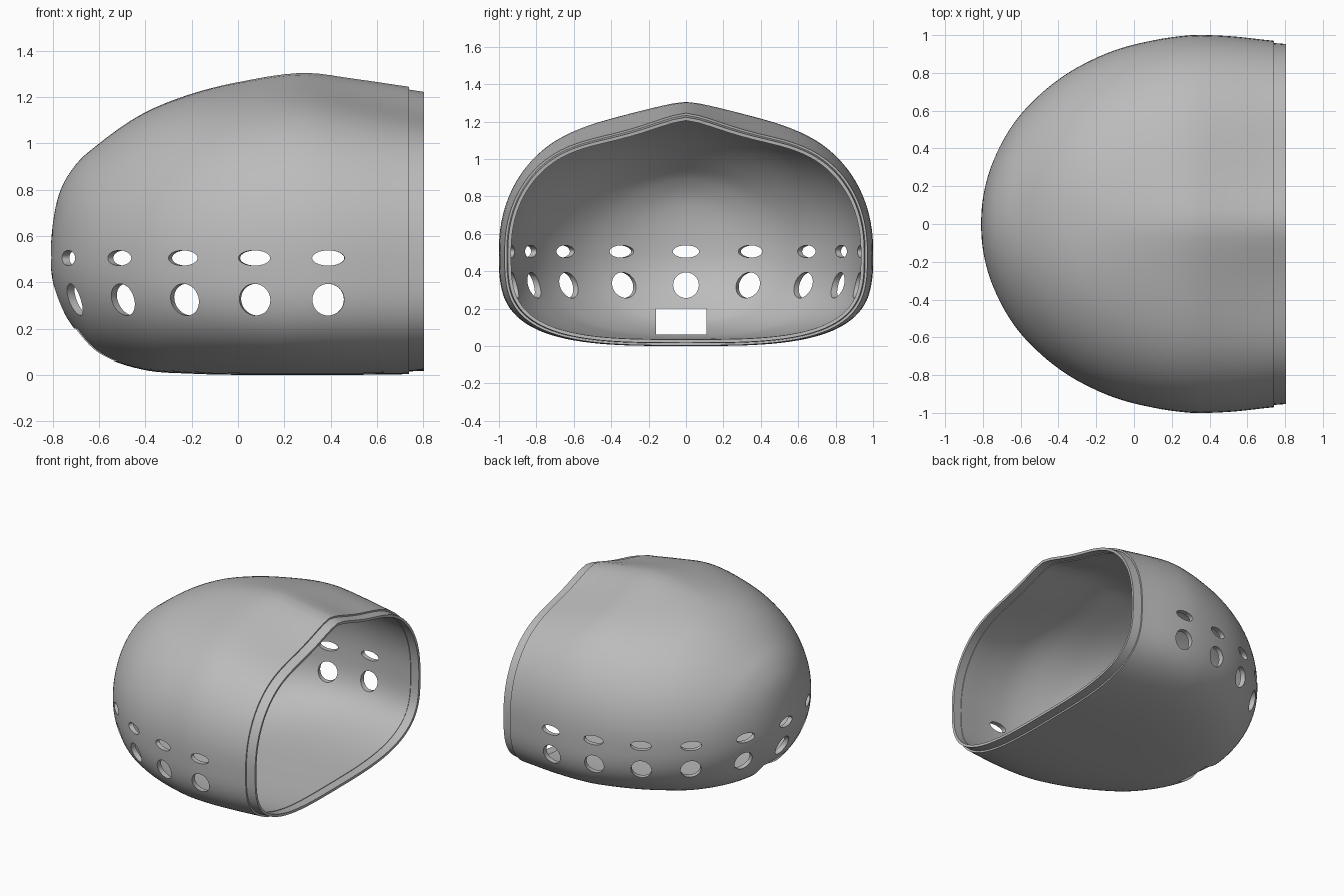
import bpy, bmesh, math
from mathutils import Matrix, Vector

cube = bpy.data.objects.get("Cube")
if cube:
    bpy.data.objects.remove(cube, do_unlink=True)

grey = bpy.data.materials.new("plain grey")
grey.use_nodes = True
colour = (0.5, 0.5, 0.5, 1)
grey.diffuse_color = colour
grey.node_tree.nodes["Principled BSDF"].inputs["Base Color"].default_value = colour

MID, TIP, END, LIP = 0.5, -0.81, 0.74, 0.805
# x, half width, top, bottom
STATIONS = [
    (TIP, 0, MID, MID), (-0.78, 0.23, 0.76, 0.33), (-0.7, 0.43, 0.91, 0.19),
    (-0.6, 0.58, 1.0, 0.09), (-0.4, 0.765, 1.135, 0.02), (-0.2, 0.88, 1.215, 0.005),
    (0, 0.95, 1.265, 0), (0.28, 0.998, 1.305, 0), (0.5, 0.995, 1.28, 0),
    (END, 0.97, 1.245, 0.003), (LIP, 0.965, 1.235, 0.005)]


def sample(x):
    """Smooth width, top and bottom at x, rounded off at the tip."""
    root = lambda v: math.sqrt(max(v - TIP, 0))
    pts = [(root(p[0]), Vector(p[1:])) for p in STATIONS]
    s = root(x)
    i = max(k for k in range(len(pts) - 1) if pts[k][0] <= s + 1e-6)

    def slope(k):
        a, b = pts[max(k - 1, 0)], pts[min(k + 1, len(pts) - 1)]
        return (b[1] - a[1]) / (b[0] - a[0])
    (s0, p0), (s1, p1) = pts[i], pts[i + 1]
    h = s1 - s0
    t = (s - s0) / h
    return (p0 * (1 + 2 * t) * (1 - t) ** 2 + slope(i) * h * t * (1 - t) ** 2
            + p1 * t * t * (3 - 2 * t) + slope(i + 1) * h * t * t * (t - 1))


def section(x, inset=0, count=112):
    """Ring with a gabled top and a flattened floor."""
    w, top, low = sample(x)
    w, top, low = w - inset, top - inset, low + inset
    grow = min((x - TIP) / 1.0, 1)
    gable = 0.09 * min(max((x + 0.3) / 1.0, 0), 1)
    ring = []
    for k in range(count):
        a = math.tau * k / count
        c, s = math.cos(a), math.sin(a)
        power = 2 / (2 + (0.2 if s > 0 else 1.3) * grow)
        u = math.copysign(abs(c) ** power, c)
        v = abs(s) ** power
        if s > 0:
            v *= 1 - gable * math.sin(math.pi * min(abs(u), 1) ** 0.75) ** 2
            z = MID + v * (top - MID)
        else:
            z = MID - v * (MID - low)
        ring.append((x, u * w, z))
    return ring


def add_object(name, bm):
    bmesh.ops.recalc_face_normals(bm, faces=bm.faces)
    mesh = bpy.data.meshes.new(name)
    bm.to_mesh(mesh)
    bm.free()
    obj = bpy.data.objects.new(name, mesh)
    bpy.context.collection.objects.link(obj)
    mesh.materials.append(grey)
    return obj


def loft(name, rings, tip=None):
    bm = bmesh.new()
    loops = [[bm.verts.new(p) for p in ring] for ring in rings]
    n = len(loops[0])
    for a, b in zip(loops, loops[1:]):
        for k in range(n):
            j = (k + 1) % n
            bm.faces.new((a[k], b[k], b[j], a[j]))
    if tip:
        point = bm.verts.new(tip)
        for k in range(n):
            bm.faces.new((point, loops[0][k], loops[0][(k + 1) % n]))
    obj = add_object(name, bm)
    # make every face look outwards
    mesh = obj.data
    side = max(mesh.polygons, key=lambda p: p.center.y)
    if side.normal.y < 0:
        mesh.flip_normals()
    return obj


def thicken(obj, amount):
    mod = obj.modifiers.new("wall", "SOLIDIFY")
    mod.thickness = amount
    mod.offset = -1
    mod.use_even_offset = True


def apply_all(obj):
    graph = bpy.context.evaluated_depsgraph_get()
    mesh = bpy.data.meshes.new_from_object(obj.evaluated_get(graph))
    obj.modifiers.clear()
    obj.data = mesh


# hollow body, closed and round at one end
steps = 52
xs = [TIP + (END - TIP) * (i / steps) ** 2 for i in range(1, steps + 1)]
body = loft("shell_body", [section(x) for x in xs], (TIP, 0, MID))
thicken(body, 0.034)

# cutters: two rows of vents around the wall and a slot at the closed end
bm = bmesh.new()
for angle in (0, 21, 42, 59.5, 76, 92):
    for side in ((1, -1) if angle else (1,)):
        a = math.radians(angle)
        spot = Vector((0.35 - 1.16 * math.cos(a), side * math.sin(a), 0))
        out = Vector((-math.cos(a) / 1.16, side * math.sin(a), 0)).normalized()
        turn = Vector((0, 0, 1)).rotation_difference(out).to_matrix().to_4x4()
        across = Vector((0, 0, 1)).cross(out)
        basis = Matrix((across, (0, 0, 1), out)).transposed().to_4x4()
        for z, wide, tall in ((0.505, 0.14, 0.066), (0.325, 0.137, 0.137)):
            place = Matrix.Translation(spot + Vector((0, 0, z))) @ basis
            bmesh.ops.create_cone(
                bm, cap_ends=True, segments=32, radius1=0.5, radius2=0.5, depth=0.36,
                matrix=place @ Matrix.Diagonal((wide, tall, 1, 1)))
slot = Matrix.Translation((-0.65, -0.025, 0.13)) @ Matrix.Diagonal((0.6, 0.27, 0.14, 1))
bmesh.ops.create_cube(bm, size=1, matrix=slot)
cutter = add_object("vent_cutter", bm)
cutter.hide_render = True
cut = body.modifiers.new("vents", "BOOLEAN")
cut.operation = "DIFFERENCE"
cut.solver = "EXACT"
cut.object = cutter
apply_all(body)
bpy.data.objects.remove(cutter, do_unlink=True)

# stepped lip around the open end
lip = loft("rim_lip", [section(x, 0.012) for x in (END - 0.02, END, LIP)])
thicken(lip, 0.018)
apply_all(lip)

for obj in (body, lip):
    bpy.ops.object.select_all(action="DESELECT")
    obj.select_set(True)
    bpy.context.view_layer.objects.active = obj
    bpy.ops.object.shade_smooth_by_angle(angle=math.radians(35))
